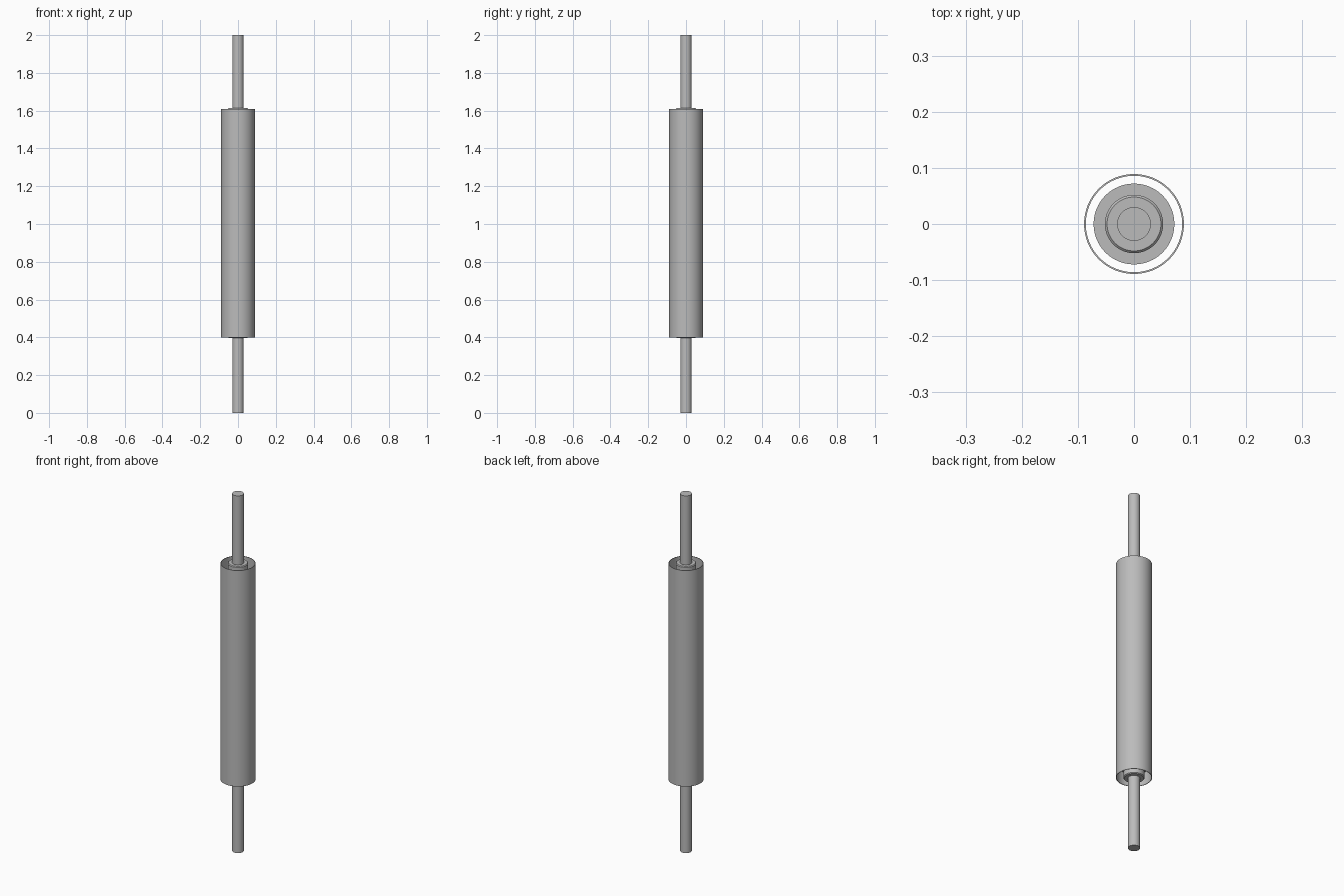
import bpy, bmesh, math

cube = bpy.data.objects.get("Cube")
if cube:
    bpy.data.objects.remove(cube, do_unlink=True)

SEGMENTS = 64
BOTTOM, TOP = 0.40, 1.61
MIDDLE = (BOTTOM + TOP) / 2

metal = bpy.data.materials.new("plain grey")
metal.use_nodes = True
colour = (0.5, 0.5, 0.5, 1)
metal.diffuse_color = colour
metal.node_tree.nodes["Principled BSDF"].inputs["Base Color"].default_value = colour


def lathe(name, profile, closed=False):
    """Turn a (radius, z) profile, listed from bottom to top outside, about z."""
    bm = bmesh.new()
    verts = [bm.verts.new((r, 0, z)) for r, z in profile]
    pairs = list(zip(verts, verts[1:]))
    if closed:
        pairs.append((verts[-1], verts[0]))
    edges = [bm.edges.new(p) for p in pairs]
    bmesh.ops.spin(bm, geom=verts + edges, cent=(0, 0, 0), axis=(0, 0, 1),
                   angle=math.tau, steps=SEGMENTS)
    bmesh.ops.remove_doubles(bm, verts=bm.verts[:], dist=0.00001)
    bmesh.ops.recalc_face_normals(bm, faces=bm.faces[:])
    mesh = bpy.data.meshes.new(name)
    bm.to_mesh(mesh)
    bm.free()
    mesh.materials.append(metal)
    obj = bpy.data.objects.new(name, mesh)
    bpy.context.collection.objects.link(obj)
    bpy.ops.object.select_all(action='DESELECT')
    obj.select_set(True)
    bpy.context.view_layer.objects.active = obj
    bpy.ops.object.shade_smooth_by_angle(angle=math.radians(30))
    return obj


# Open outer tube
lathe("roller_tube", [(0.089, BOTTOM), (0.089, TOP), (0.086, TOP), (0.086, BOTTOM)], closed=True)

# Shaft through the whole roller
lathe("shaft", [(0, 0), (0.03, 0), (0.03, 2), (0, 2)])

# Bearing and chamfered hub at each end
for label, side in (("bottom", -1), ("top", 1)):
    end = MIDDLE + side * (TOP - MIDDLE)

    def inward(depth):
        return end - side * depth

    lathe(label + "_bearing", [(0.03, inward(0.14)), (0.072, inward(0.14)),
                               (0.072, inward(0.06)), (0.03, inward(0.06))], closed=True)
    lathe(label + "_hub", [(0.03, inward(0.06)), (0.052, inward(0.06)),
                           (0.052, inward(0)), (0.048, inward(-0.004)),
                           (0.03, inward(-0.004))], closed=True)
